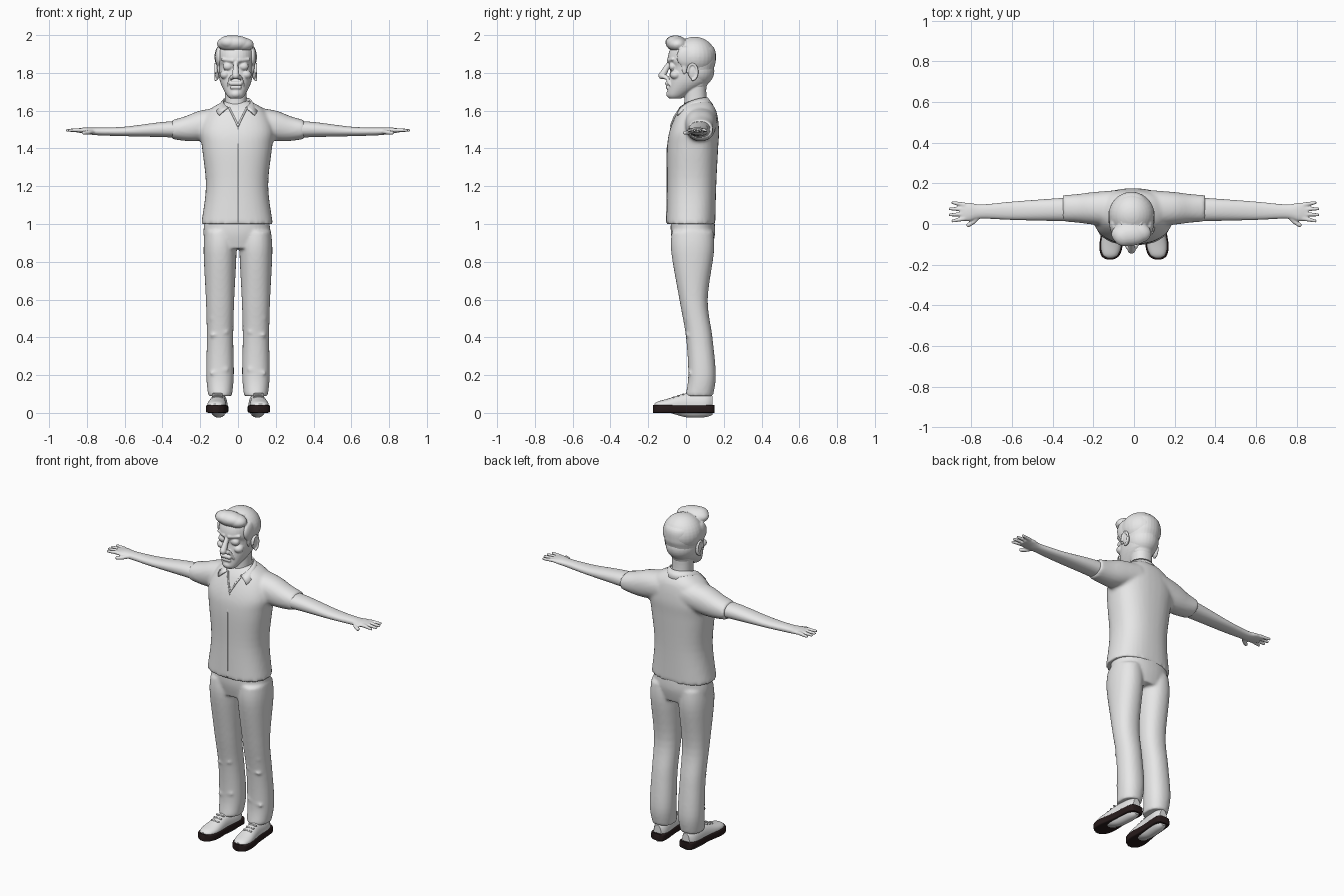
import bpy, bmesh, math
from mathutils import Vector, Matrix

cube = bpy.data.objects.get("Cube")
if cube:
    bpy.data.objects.remove(cube, do_unlink=True)


def material(name, colour):
    mat = bpy.data.materials.new(name)
    mat.use_nodes = True
    mat.diffuse_color = (*colour, 1)
    mat.node_tree.nodes["Principled BSDF"].inputs["Base Color"].default_value = (*colour, 1)
    return mat


GREY = material("light grey", (.8, .8, .8))
DARK = material("dark brown", (.02, .011, .011))
HEAD = (-.012, 0, 1.8)


def spline(rings, steps=5):
    """Smooth curve through the given ring tuples."""
    keys = [Vector(ring) for ring in rings]
    curve = []
    for i in range(len(keys) - 1):
        start, end = keys[i], keys[i + 1]
        slope_in = (end - keys[max(i - 1, 0)]) / 2
        slope_out = (keys[min(i + 2, len(keys) - 1)] - start) / 2
        for k in range(steps):
            t = k / steps
            ease = t * t * (3 - 2 * t)
            curve.append(start.lerp(end, ease) + slope_in * (t * (1 - t) ** 2)
                         - slope_out * (t * t * (1 - t)))
    return curve + [keys[-1]]


def loft(bm, axis, rings, shift=0, lean=0, power=2.2, sides=36):
    """Rings hold place along the axis, centre, half width and half depth."""
    loops = []
    for place, centre, width, depth in spline(rings):
        across = shift + lean * place
        loop = []
        for k in range(sides):
            angle = math.tau * k / sides
            c, s = math.cos(angle), math.sin(angle)
            u = width * math.copysign(abs(c) ** (2 / power), c)
            v = depth * math.copysign(abs(s) ** (2 / power), s)
            if axis == "Z":
                point = (across + u, centre + v, place)
            elif axis == "X":
                point = (place, across + u, centre + v)
            else:
                point = (across + u, place, centre + v)
            loop.append(bm.verts.new(point))
        loops.append(loop)
    for low, high in zip(loops, loops[1:]):
        for k in range(sides):
            bm.faces.new((low[k - 1], low[k], high[k], high[k - 1]))
    bm.faces.new(loops[0])
    bm.faces.new(loops[-1])


def ball(bm, centre, radii, tilt=0):
    matrix = (Matrix.Translation(centre) @ Matrix.Rotation(math.radians(tilt), 4, "X")
              @ Matrix.Diagonal((*radii, 1)))
    bmesh.ops.create_uvsphere(bm, u_segments=28, v_segments=18, radius=1, matrix=matrix)


def limb(bm, start, end, thick, thin):
    """Round-ended tapered bar."""
    start, end = Vector(start), Vector(end)
    along = end - start
    matrix = Matrix.Translation((start + end) / 2) @ along.to_track_quat("Z", "Y").to_matrix().to_4x4()
    bmesh.ops.create_cone(bm, cap_ends=True, segments=16, radius1=thick, radius2=thin,
                          depth=along.length, matrix=matrix)
    ball(bm, start, [thick] * 3)
    ball(bm, end, [thin] * 3)


def chain(bm, points, radius):
    for start, end in zip(points, points[1:]):
        limb(bm, start, end, radius, radius)


def reflect(bm):
    """Copy everything built so far to the other side."""
    copy = bmesh.ops.duplicate(bm, geom=bm.verts[:] + bm.edges[:] + bm.faces[:])["geom"]
    verts = [item for item in copy if isinstance(item, bmesh.types.BMVert)]
    bmesh.ops.scale(bm, vec=(-1, 1, 1), verts=verts)


def make(name, bm, mat=GREY, voxel=0, smooth=0, location=(0, 0, 0)):
    bmesh.ops.recalc_face_normals(bm, faces=bm.faces)
    mesh = bpy.data.meshes.new(name)
    bm.to_mesh(mesh)
    bm.free()
    mesh.materials.append(mat)
    mesh.shade_smooth()
    mesh.set_sharp_from_angle(angle=math.radians(40))
    obj = bpy.data.objects.new(name, mesh)
    obj.location = location
    bpy.context.scene.collection.objects.link(obj)
    if voxel:
        blend = obj.modifiers.new("blend", "REMESH")
        blend.mode, blend.voxel_size, blend.use_smooth_shade = "VOXEL", voxel, True
        soften = obj.modifiers.new("soften", "SMOOTH")
        soften.factor, soften.iterations = .5, smooth
    return obj


# Shirt: short sleeves blended into the torso
bm = bmesh.new()
loft(bm, "X", [(.08, 1.54, .09, .08), (.2, 1.52, .08, .08),
               (.28, 1.505, .07, .065), (.35, 1.5, .065, .05)], shift=.077)
reflect(bm)
loft(bm, "Z", [(1, .025, .19, .13), (1.2, .03, .165, .13), (1.4, .035, .185, .135),
               (1.5, .045, .195, .13), (1.6, .06, .15, .1), (1.65, .065, .07, .06)],
     shift=-.005, power=2.4)
make("shirt", bm, voxel=.01, smooth=4)

# Collar: band round the neck, flaring into two front points
bm = bmesh.new()
rows = []
for k in range(-14, 15):
    angle = math.radians(k * 10)
    c, s = math.cos(angle), math.sin(angle)
    front = (1 - c) / 2
    top = (.075 * s, .03 + .085 * c, 1.67 - .065 * front ** 2)
    bottom = ((.1 + .08 * front ** 4) * s, .035 + .11 * c, 1.63 - .075 * front ** 3)
    rows.append([bm.verts.new(top), bm.verts.new(bottom)])
for (top, bottom), (next_top, next_bottom) in zip(rows, rows[1:]):
    bm.faces.new((top, bottom, next_bottom, next_top))
collar = make("collar", bm)
collar.location.x = -.006
collar.modifiers.new("thickness", "SOLIDIFY").thickness = .008

# Neckline edges and front placket ridge
bm = bmesh.new()
chain(bm, [(.047, -.03, 1.615), (.024, -.06, 1.57), (0, -.08, 1.52)], .005)
reflect(bm)
chain(bm, [(0, -.078, 1.52), (0, -.1, 1.4), (0, -.1, 1.1), (0, -.104, 1.01)], .003)
make("shirt_front_edges", bm)

# Arms with fingers and thumbs
bm = bmesh.new()
loft(bm, "X", [(.28, 1.5, .06, .045), (.4, 1.5, .055, .04), (.6, 1.49, .045, .025),
               (.75, 1.49, .035, .02), (.81, 1.495, .045, .016), (.855, 1.495, .043, .01)],
     shift=.08, lean=-.025)
for finger in range(4):
    tip = .91 - .012 * abs(finger - 1.5)
    limb(bm, (.835, .095 - .023 * finger, 1.497), (tip, .105 - .03 * finger, 1.496), .011, .008)
chain(bm, [(.765, .036, 1.49), (.79, .01, 1.485), (.815, -.005, 1.483)], .011)
reflect(bm)
make("arms", bm, voxel=.005, smooth=2)

# Trousers: legs with cloth folds, blended into the hips
bm = bmesh.new()
loft(bm, "Z", [(.96, .035, .08, .11), (.85, .035, .087, .113), (.6, .04, .075, .075),
               (.4, .07, .07, .07), (.2, .085, .073, .073), (.09, .07, .063, .073)], shift=.095)
for height in (.52, .43, .23):
    depth = .035 - .07 * height
    limb(bm, (.06, depth, height), (.14, depth, height - .02), .009, .007)
reflect(bm)
loft(bm, "Z", [(1.03, .035, .17, .115), (.95, .037, .177, .117), (.87, .037, .165, .1)], shift=-.006)
make("trousers", bm, voxel=.009, smooth=4)

# Shoe soles
bm = bmesh.new()
outline = [(.15, .02), (.13, .045), (0, .048), (-.1, .057), (-.155, .045), (-.175, .015)]
loft(bm, "Y", [(place, .021, width, .021) for place, width in outline],
     shift=.106, lean=-.07, power=7)
reflect(bm)
make("shoe_soles", bm, DARK)

# Shoe uppers with laces
bm = bmesh.new()
loft(bm, "Y", [(.14, .04, .025, .05), (.1, .04, .043, .063), (0, .04, .043, .063),
               (-.1, .04, .05, .034), (-.15, .04, .038, .02), (-.167, .04, .015, .008)],
     shift=.106, lean=-.07)
for lace in range(3):
    place, height = -.015 - .025 * lace, .099 - .008 * lace
    limb(bm, (.087, place, height), (.133, place, height), .005, .005)
reflect(bm)
make("shoe_uppers", bm)

# Head: paired features, then skull, neck, nose, lips and chin
bm = bmesh.new()
limb(bm, (.016, -.09, .066), (.068, -.07, .072), .012, .009)
ball(bm, (.041, -.07, .034), (.027, .021, .022))
ball(bm, (.056, -.055, -.01), (.028, .03, .024))
ball(bm, (.019, -.108, -.023), (.012, .016, .012))
limb(bm, (.03, -.1, -.03), (.042, -.085, -.065), .008, .006)
reflect(bm)
loft(bm, "Z", [(-.136, -.058, .03, .03), (-.115, -.045, .05, .055), (-.05, .012, .082, .106),
               (.03, .033, .096, .116), (.07, .03, .1, .128), (.13, .035, .095, .115),
               (.175, .035, .055, .06)])
loft(bm, "Z", [(-.26, .055, .06, .07), (-.12, .05, .058, .058), (-.03, .05, .06, .06)])
limb(bm, (0, -.09, .05), (0, -.126, -.014), .012, .02)
limb(bm, (-.024, -.1, -.056), (.024, -.1, -.056), .011, .011)
limb(bm, (-.022, -.098, -.077), (.022, -.098, -.077), .009, .009)
ball(bm, (0, -.08, -.112), (.03, .025, .023))
make("head", bm, voxel=.004, smooth=2, location=HEAD)

# Ears: bowl with a raised rim
bm = bmesh.new()
ball(bm, (.098, .034, .005), (.012, .026, .042), tilt=12)
turns = [math.radians(30 * k) for k in range(-3, 7)]
chain(bm, [(.107, .034 + .026 * math.sin(t), .005 + .042 * math.cos(t)) for t in turns], .007)
reflect(bm)
make("ears", bm, voxel=.004, smooth=1, location=HEAD)

# Hair: sideburns, cap, nape and swept quiff
bm = bmesh.new()
ball(bm, (.088, 0, .085), (.021, .05, .055))
ball(bm, (.09, -.008, .035), (.009, .016, .045))
reflect(bm)
ball(bm, (0, .045, .085), (.113, .113, .106))
ball(bm, (0, .05, .01), (.092, .1, .09))
ball(bm, (0, .055, -.055), (.064, .058, .05))
ball(bm, (-.01, -.05, .155), (.09, .058, .043), tilt=-8)
ball(bm, (-.035, -.06, .162), (.055, .05, .036))
ball(bm, (.03, -.045, .15), (.066, .05, .038))
make("hair", bm, voxel=.005, smooth=5, location=HEAD)
